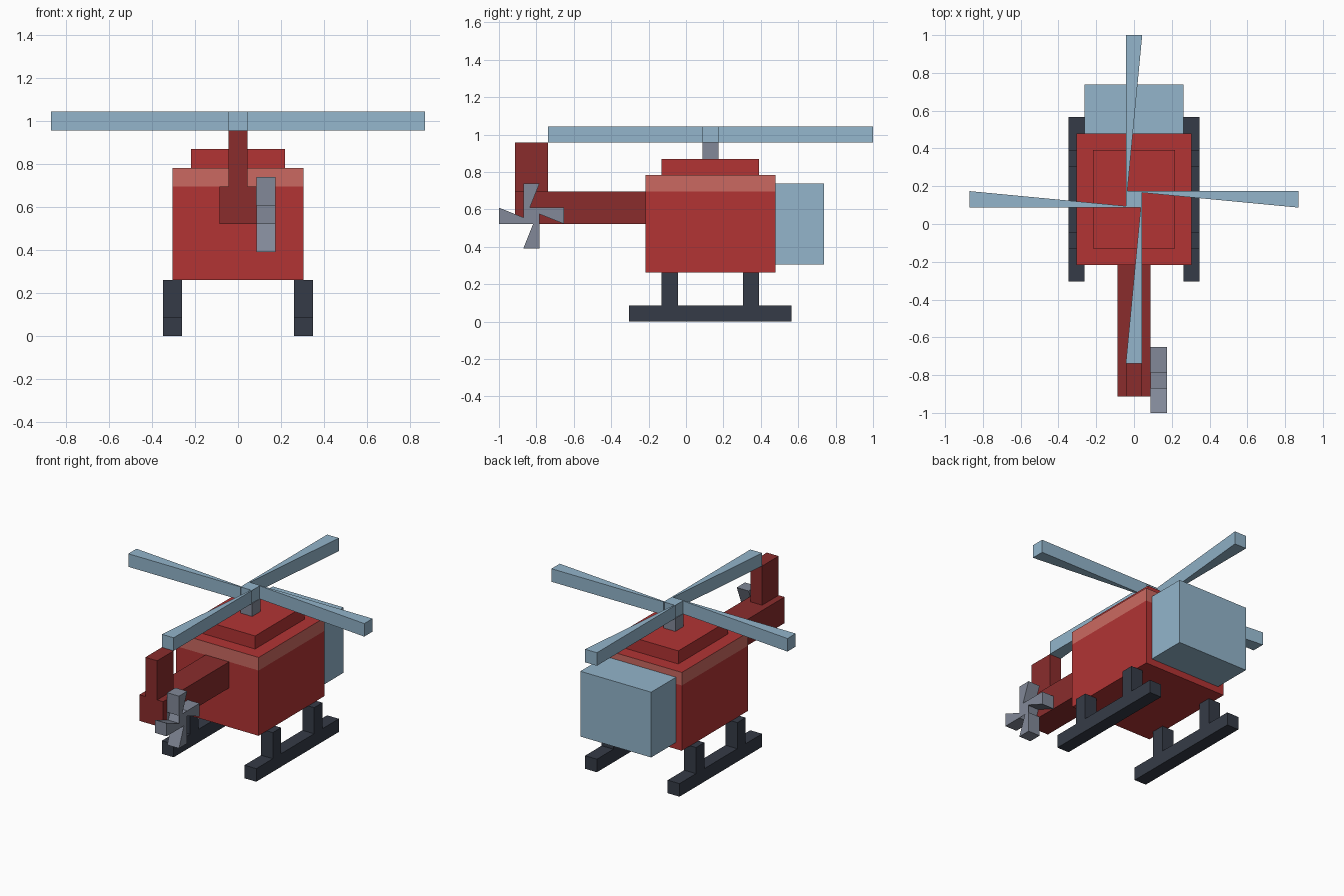
import bpy
import bmesh
from mathutils import Vector, Matrix

default = bpy.data.objects.get("Cube")
if default:
    bpy.data.objects.remove(default, do_unlink=True)

U = 2 / 23  # block module that every part snaps to


def srgb(c):
    c /= 255
    return c / 12.92 if c <= 0.04045 else ((c + 0.055) / 1.055) ** 2.4


def material(name, *rgb):
    colour = (*[srgb(c) for c in rgb], 1)
    mat = bpy.data.materials.new(name)
    mat.diffuse_color = colour
    mat.use_nodes = True
    bsdf = mat.node_tree.nodes["Principled BSDF"]
    bsdf.inputs["Base Color"].default_value = colour
    bsdf.inputs["Roughness"].default_value = 0.8
    return mat


red = material("body red", 178, 52, 52)
dark_red = material("tail dark red", 138, 44, 44)
salmon = material("stripe salmon", 203, 105, 97)
blue = material("pale blue", 147, 181, 203)
grey = material("metal grey", 130, 137, 152)
charcoal = material("skid charcoal", 53, 59, 71)


def finish(name, bm, *mats):
    bmesh.ops.recalc_face_normals(bm, faces=bm.faces)
    mesh = bpy.data.meshes.new(name)
    bm.to_mesh(mesh)
    bm.free()
    for mat in mats:
        mesh.materials.append(mat)
    obj = bpy.data.objects.new(name, mesh)
    bpy.context.collection.objects.link(obj)
    return obj


def box_mesh(x, y, z):
    """Box from (min, max) ranges given in modules."""
    low, high = (Vector(p) * U for p in zip(x, y, z))
    bm = bmesh.new()
    place = Matrix.Translation((low + high) / 2) @ Matrix.Diagonal((*(high - low), 1))
    bmesh.ops.create_cube(bm, size=1, matrix=place)
    return bm


def box(name, mat, x, y, z):
    return finish(name, box_mesh(x, y, z), mat)


def cross(name, mat, centre, reach, a, b):
    """Four-armed rotor, one module thick, lying in the plane of axes a and b."""
    a, b = Vector(a), Vector(b)
    bm = bmesh.new()
    verts = []
    for p, q in ((a, b), (b, -a), (-a, -b), (-b, a)):
        for s, t in ((0.5, 0.5), (reach, 0.5), (reach, -0.5)):
            verts.append(bm.verts.new((Vector(centre) + p * s + q * t) * U))
    # Hub square and four arms
    hub = verts[0::3]
    bm.faces.new(hub)
    for i in range(4):
        inner, tip1, tip2 = verts[i * 3:i * 3 + 3]
        bm.faces.new((inner, tip1, tip2, hub[(i + 1) % 4]))
    bmesh.ops.recalc_face_normals(bm, faces=bm.faces)
    out = bmesh.ops.extrude_face_region(bm, geom=bm.faces[:], use_keep_orig=True)
    moved = [v for v in out["geom"] if isinstance(v, bmesh.types.BMVert)]
    bmesh.ops.translate(bm, verts=moved, vec=a.cross(b) * U)
    return finish(name, bm, mat)


# Cabin body, with a stripe band cut around the top of its walls
bm = box_mesh((-3.5, 3.5), (-2.5, 5.5), (3, 9))
bmesh.ops.bisect_plane(bm, geom=bm.verts[:] + bm.edges[:] + bm.faces[:],
                       plane_co=(0, 0, 8 * U), plane_no=(0, 0, 1))
bm.normal_update()
for face in bm.faces:
    on_wall = abs(face.normal.z) < 0.5
    face.material_index = int(on_wall and face.calc_center_median().z > 8 * U)
finish("cabin_body", bm, red, salmon)

# Roof and cockpit glass
box("roof_block", red, (-2.5, 2.5), (-1.5, 4.5), (9, 10))
box("cockpit_glass", blue, (-3, 3), (5.5, 8.5), (3.5, 8.5))

# Main rotor
box("rotor_mast", grey, (-0.5, 0.5), (1, 2), (10, 11))
cross("main_rotor", blue, (0, 1.5, 11), 10, (1, 0, 0), (0, 1, 0))

# Tail
box("tail_boom", dark_red, (-1, 1), (-10.5, -2.5), (6, 8))
box("tail_fin", dark_red, (-0.5, 0.5), (-10.5, -8.5), (8, 11))
cross("tail_rotor", grey, (1, -9.5, 6.5), 2, (0, 1, 0), (0, 0, 1))

# Landing skids and their struts
for side, x in (("left", (3, 4)), ("right", (-4, -3))):
    box(side + "_skid", charcoal, x, (-3.5, 6.5), (0, 1))
    for end, y in (("tailward", -1.5), ("noseward", 3.5)):
        box(f"{side}_{end}_strut", charcoal, x, (y, y + 1), (1, 3))
